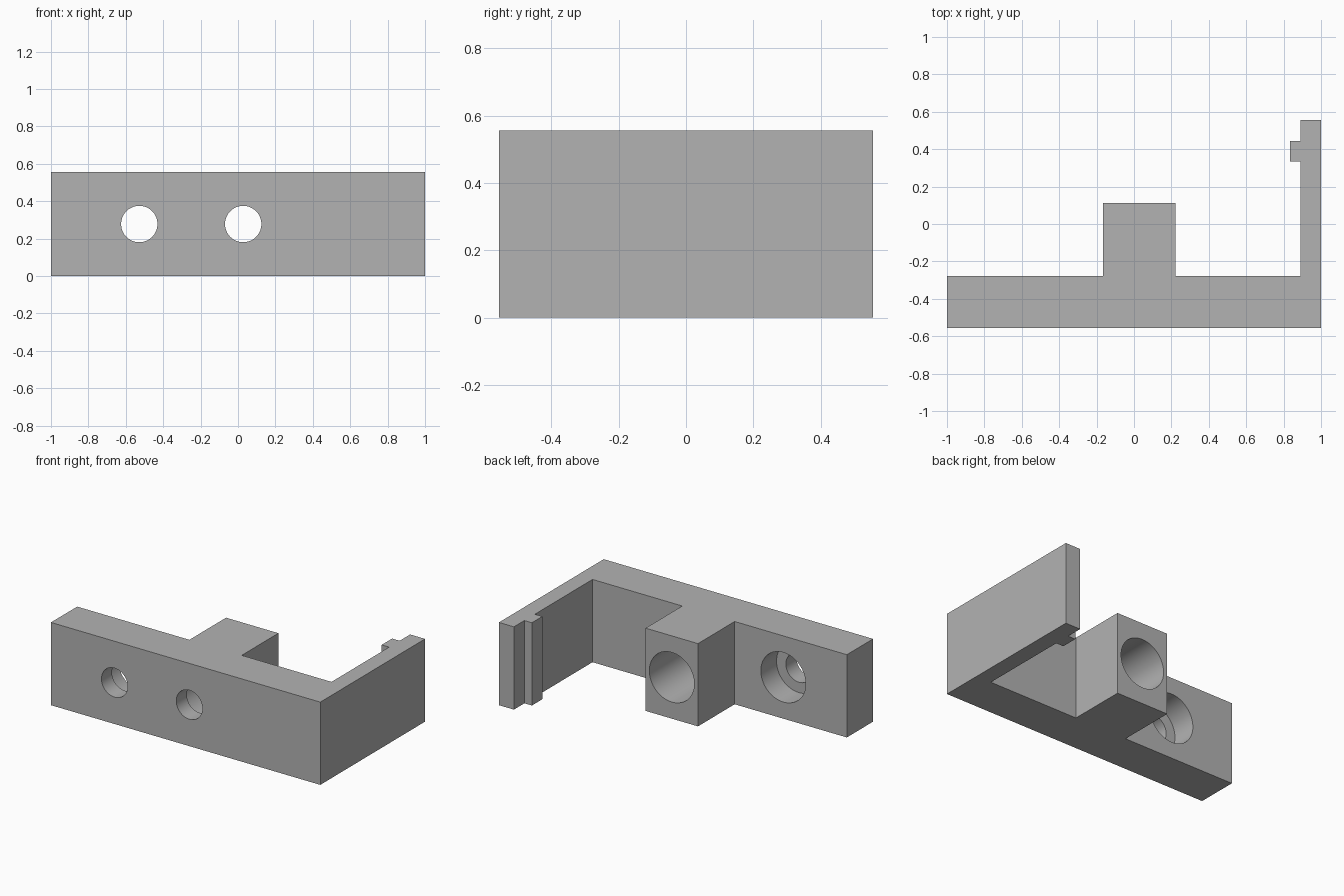
import bpy, bmesh, math

cube = bpy.data.objects.get("Cube")
if cube:
    bpy.data.objects.remove(cube, do_unlink=True)

U = 2 / 36            # one design unit
HEIGHT = 10 * U
FRONT = -10 * U       # y of the front face

grey = bpy.data.materials.new("plain grey")
grey.use_nodes = True
colour = (0.45, 0.45, 0.45, 1)
grey.diffuse_color = colour
grey.node_tree.nodes["Principled BSDF"].inputs["Base Color"].default_value = colour

# Bracket outline from above: front plate, screw block, side arm with catch
outline = [(0, 0), (36, 0), (36, 20), (34, 20), (34, 18), (33, 18), (33, 16),
           (34, 16), (34, 5), (22, 5), (22, 12), (15, 12), (15, 5), (0, 5)]
bm = bmesh.new()
face = bm.faces.new([bm.verts.new(((x - 18) * U, (y - 10) * U, 0)) for x, y in outline])
top = bmesh.ops.extrude_face_region(bm, geom=[face])
bmesh.ops.translate(bm, vec=(0, 0, HEIGHT),
                    verts=[v for v in top["geom"] if isinstance(v, bmesh.types.BMVert)])
bmesh.ops.recalc_face_normals(bm, faces=bm.faces)
mesh = bpy.data.meshes.new("mounting_bracket")
bm.to_mesh(mesh)
bm.free()
mesh.materials.append(grey)
bracket = bpy.data.objects.new("mounting_bracket", mesh)
bpy.context.collection.objects.link(bracket)


def bore(name, x, radius, y0, y1):
    """Cut a round hole along y, from y0 to y1."""
    bpy.ops.mesh.primitive_cylinder_add(
        vertices=64, radius=radius, depth=y1 - y0,
        location=(x, (y0 + y1) / 2, HEIGHT / 2), rotation=(math.pi / 2, 0, 0))
    cutter = bpy.context.object
    cutter.name = name
    cutter.hide_render = True
    cutter.data.materials.append(grey)
    mod = bracket.modifiers.new(name, "BOOLEAN")
    mod.operation = "DIFFERENCE"
    mod.solver = "EXACT"
    mod.object = cutter
    bpy.context.view_layer.objects.active = bracket
    bpy.ops.object.modifier_apply(modifier=name)
    bpy.data.objects.remove(cutter, do_unlink=True)


# Counterbored screw holes: wide from the back, narrow through the front
floor = FRONT + 2 * U
for side, x, back in (("right", -9.5 * U, -5 * U), ("middle", 0.5 * U, 2 * U)):
    bore(side + "_counterbore", x, 3 * U, floor, back + U)
    bore(side + "_screw_hole", x, 1.75 * U, FRONT - U, floor + U)

# Smooth bores, sharp edges
bpy.ops.object.select_all(action="DESELECT")
bracket.select_set(True)
bpy.context.view_layer.objects.active = bracket
bpy.ops.object.shade_smooth_by_angle(angle=math.radians(30))
